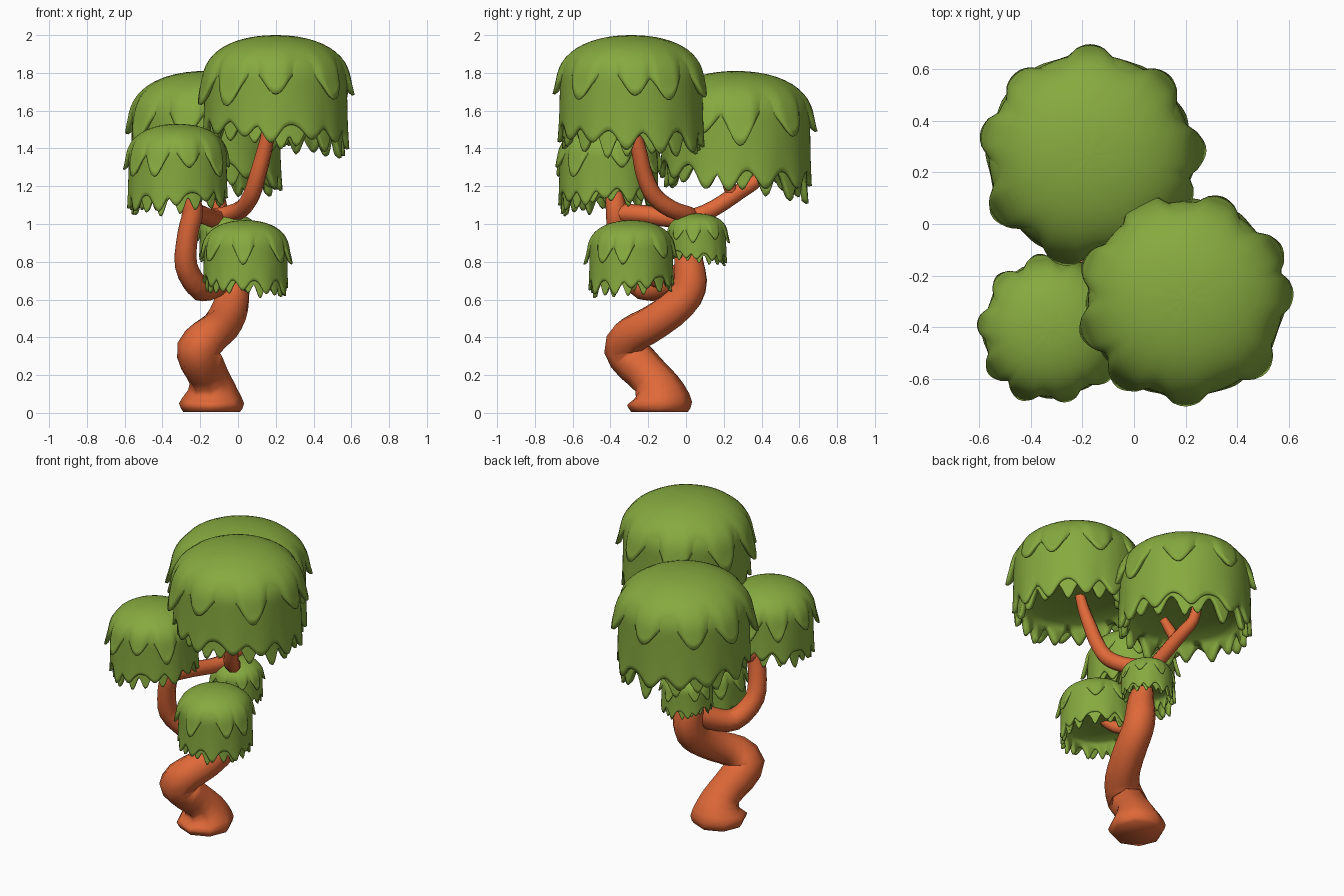
import bpy, math, random
from mathutils import Vector

if "Cube" in bpy.data.objects:
    bpy.data.objects.remove(bpy.data.objects["Cube"])

random.seed(4)


def material(name, col):
    m = bpy.data.materials.new(name)
    m.diffuse_color = (*col, 1)
    m.use_nodes = True
    m.node_tree.nodes["Principled BSDF"].inputs["Base Color"].default_value = m.diffuse_color
    return m


LEAF = material("leaf_green", (0.24, 0.40, 0.05))
BARK = material("bark_orange", (0.74, 0.14, 0.04))


def make_object(name, verts, faces, mat):
    me = bpy.data.meshes.new(name)
    me.from_pydata(verts, [], faces)
    me.materials.append(mat)
    me.polygons.foreach_set("use_smooth", [True] * len(faces))
    me.update()
    ob = bpy.data.objects.new(name, me)
    bpy.context.collection.objects.link(ob)
    return ob


def tube(name, pts, sides=8, sub=3):
    """Tapered tube through points (x, y, z, radius)."""
    p = [Vector(q) for q in pts]
    p = [p[0]] + p + [p[-1]]
    path = []
    for i in range(1, len(p) - 2):
        a, b, c, d = p[i - 1:i + 3]
        for k in range(sub):
            t = k / sub
            path.append(0.5 * (2 * b + (c - a) * t + (2 * a - 5 * b + 4 * c - d) * t * t
                               + (3 * b - a - 3 * c + d) * t ** 3))
    path.append(p[-1])
    verts, faces, side = [], [], Vector((1, 0, 0))
    for i, q in enumerate(path):
        # wide tangent window keeps the rings from crossing at tight bends
        tan = (path[min(i + 2, len(path) - 1)] - path[max(i - 2, 0)]).to_3d().normalized()
        side = (side - tan * side.dot(tan)).normalized()
        up = tan.cross(side)
        for s in range(sides):
            a = 2 * math.pi * s / sides
            verts.append(q.to_3d() + (side * math.cos(a) + up * math.sin(a)) * q[3])
    for i in range(len(path) - 1):
        for s in range(sides):
            t = (s + 1) % sides
            faces.append((i * sides + s, i * sides + t, (i + 1) * sides + t, (i + 1) * sides + s))
    faces.append(tuple(reversed(range(sides))))
    faces.append(tuple(range(len(verts) - sides, len(verts))))
    return make_object(name, verts, faces, BARK)


def drips(angles, width, low):
    """Returns a 0..1 drip length as a function of the angle."""
    tips = [(math.radians(a), random.uniform(low, 1)) for a in angles]

    def length(th):
        best = 0
        for a, s in tips:
            d = abs((th - a + math.pi) % (2 * math.pi) - math.pi)
            best = max(best, s * math.exp(-(d / width) ** 2))
        return best
    return length


def spread(n):
    return [(i + random.uniform(-0.25, 0.25)) * 360 / n for i in range(n)]


def canopy(name, cx, cy, top, R, H, low, cap_tips):
    """Domed cap of drips over two lower skirts, hollow underneath."""
    N = 144
    verts, faces = [], []

    def dome(d):
        k = min(d / (0.38 * H), 1)
        return R * max(0, 1 - (1 - k) ** 2.3) ** (1 / 2.1)

    def surface(rings):
        base = len(verts)
        for ring in rings:
            for j, (r, d) in enumerate(ring):
                a = 2 * math.pi * j / N
                verts.append((cx + r * math.cos(a), cy + r * math.sin(a), top - d))
        for i in range(len(rings) - 1):
            for j in range(N):
                k = (j + 1) % N
                a, b = base + i * N, base + (i + 1) * N
                faces.append((a + j, b + j, b + k, a + k))

    # (start depth, valley, drip length, radius scale, flare, tip angles, tip width)
    tiers = [(0.0, 0.31, 0.30, 1.0, 0.13, cap_tips, 0.19),
             (0.20, 0.77, 0.19, 0.98, 0.04, spread(12), 0.15),
             (0.50, 0.79, 0.23, 0.93, 0.03, spread(16), 0.12)]
    for ti, (start, valley, amp, scale, flare, angles, width) in enumerate(tiers):
        fn = drips(angles, width, 0.6)
        K = 14
        rings = []
        bumps = [fn(2 * math.pi * j / N) for j in range(N)]
        tilt = [1 + (0.06 * math.cos(2 * math.pi * j / N - math.radians(low)) if ti else 0)
                for j in range(N)]
        edge = [(valley + amp * b) * H * t for b, t in zip(bumps, tilt)]
        for k in range(K + 1):
            u = k / K
            f = 1 - math.cos(u * math.pi / 2) if ti == 0 else u
            ring = []
            for b, e in zip(bumps, edge):
                d = start * H + (e - start * H) * f
                # between its drips the cap sinks into the skirt below
                sink = 0.06 * max(0, 1 - 2.5 * b) * f ** 2 if ti == 0 else 0
                r = dome(d) * (scale - sink) + R * flare * b * f ** 3
                ring.append((max(r, 1e-4), d))
            rings.append(ring)
        # rounded lip and inside return
        th = 0.035 * R
        rings.append([(r - th, e + 0.3 * th) for (r, _), e in zip(rings[-1], edge)])
        rings.append([(r - 1.6 * th, d - 1.2 * th) for r, d in rings[-1]])
        if ti < 2:
            back = start + (0.28 if ti else 0.25)
            rings.append([(0.86 * R, back * H)] * N)
        else:
            for r, d in ((0.84, 0.76), (0.74, 0.73), (0.5, 0.7), (0.25, 0.68), (0.0002, 0.68)):
                rings.append([(r * R, d * H)] * N)
        surface(rings)
    return make_object(name, verts, faces, LEAF)


# Trunk and branches
tube("trunk", [(-.14, -.14, .005, .15), (-.14, -.14, .05, .172), (-.14, -.145, .11, .14),
               (-.15, -.18, .18, .11), (-.19, -.26, .26, .115), (-.21, -.32, .34, .115),
               (-.15, -.29, .41, .105), (-.09, -.2, .46, .1), (-.045, -.08, .54, .098),
               (-.03, 0, .62, .095), (-.03, .025, .71, .092), (-.045, .015, .82, .08),
               (-.05, .04, .93, .05)], sub=2)
tube("side_branch", [(-.03, .02, .76, .06), (-.11, -.1, .69, .07), (-.2, -.22, .66, .068),
                     (-.275, -.32, .78, .06), (-.265, -.36, .95, .055), (-.24, -.37, 1.08, .055),
                     (-.29, -.39, 1.24, .04)])
tube("cross_branch", [(-.25, -.38, 1.06, .05), (-.19, -.22, 1.05, .05), (-.14, -.07, 1.03, .048),
                      (-.1, .05, 1.04, .045), (-.1, .16, 1.09, .043), (-.12, .28, 1.17, .042),
                      (-.14, .38, 1.24, .035), (-.15, .41, 1.36, .03)])
tube("upper_branch", [(-.15, .03, 1.04, .04), (-.06, .01, 1.05, .045), (.02, -.08, 1.08, .047),
                      (.07, -.17, 1.15, .047), (.105, -.22, 1.26, .045), (.135, -.245, 1.37, .042),
                      (.16, -.27, 1.48, .036), (.18, -.29, 1.6, .03)])
tube("back_twig", [(-.12, .25, 1.15, .035), (-.09, .22, 1.23, .032), (-.05, .21, 1.29, .025)])
tube("front_twig", [(-.1, -.1, .69, .04), (-.03, -.2, .72, .038), (.03, -.28, .8, .03)])

# Leaf canopies
canopy("canopy_top", .2, -.29, 2.0, .385, .62, 30, [29, 3, -42, -90, -128, 199, 160, 70, 115])
canopy("canopy_back", -.17, .265, 1.81, .4, .65, 70, [3, 45, 90, 133, 168, 212, 255, 300, 335])
canopy("canopy_left", -.32, -.41, 1.53, .265, .46, 220, [175, 215, 245, 283, 320, 100, 60, 15, 135])
canopy("canopy_front", .04, -.29, 1.02, .225, .39, -50, spread(8))
canopy("canopy_small", -.05, .06, 1.055, .155, .26, 60, spread(8))
